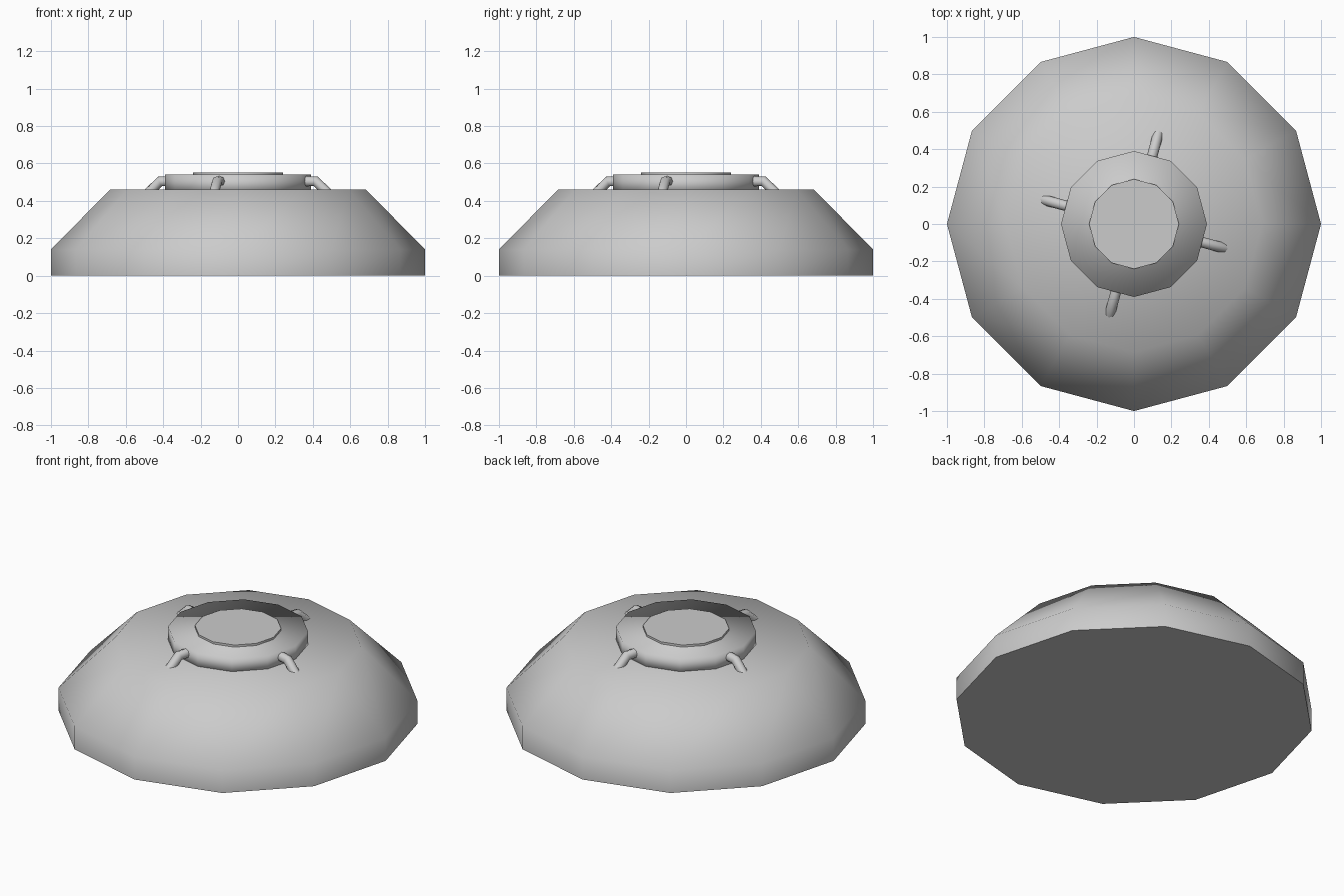
import bpy, bmesh, math

if "Cube" in bpy.data.objects:
    bpy.data.objects.remove(bpy.data.objects["Cube"])

SIDES = 12


def turned(name, profile, smooth_angle):
    """Closed 12-sided solid from a (radius, height) profile."""
    bm = bmesh.new()
    rings = []
    for r, z in profile:
        rings.append([bm.verts.new((r * math.cos(i * math.tau / SIDES),
                                    r * math.sin(i * math.tau / SIDES), z))
                      for i in range(SIDES)])
    bm.faces.new(rings[0][::-1])
    for a, b in zip(rings, rings[1:]):
        for i in range(SIDES):
            j = (i + 1) % SIDES
            bm.faces.new((a[i], a[j], b[j], b[i]))
    bm.faces.new(rings[-1])
    mesh = bpy.data.meshes.new(name)
    bm.to_mesh(mesh)
    bm.free()
    obj = bpy.data.objects.new(name, mesh)
    bpy.context.collection.objects.link(obj)
    smooth(obj, smooth_angle)
    return obj


def smooth(obj, angle):
    bpy.ops.object.select_all(action='DESELECT')
    obj.select_set(True)
    bpy.context.view_layer.objects.active = obj
    bpy.ops.object.shade_smooth_by_angle(angle=math.radians(angle))


def bent_rod(name, path, angle, radius):
    """Round rod along a (radial distance, height) path, turned about z."""
    curve = bpy.data.curves.new(name, 'CURVE')
    curve.dimensions = '3D'
    curve.bevel_depth = radius
    curve.bevel_resolution = 2
    curve.use_fill_caps = True
    spline = curve.splines.new('POLY')
    spline.points.add(len(path) - 1)
    for p, (r, z) in zip(spline.points, path):
        p.co = (r * math.cos(angle), r * math.sin(angle), z, 1)
    obj = bpy.data.objects.new(name, curve)
    bpy.context.collection.objects.link(obj)
    bpy.ops.object.select_all(action='DESELECT')
    obj.select_set(True)
    bpy.context.view_layer.objects.active = obj
    bpy.ops.object.convert(target='MESH')
    smooth(bpy.context.object, 60)


# Wide tapered base
turned("base", [(1, 0), (1, 0.14), (0.685, 0.46)], 60)

# Central hub with a thin cap on top
turned("hub", [(0.39, 0.44), (0.39, 0.54)], 100)
turned("cap", [(0.24, 0.53), (0.24, 0.553)], 40)

# Four bent rods running from the hub down into the base
for k in range(4):
    bent_rod(f"rod_{k + 1}", [(0.34, 0.505), (0.43, 0.505), (0.52, 0.42)],
             math.radians(75 + 90 * k), 0.028)
